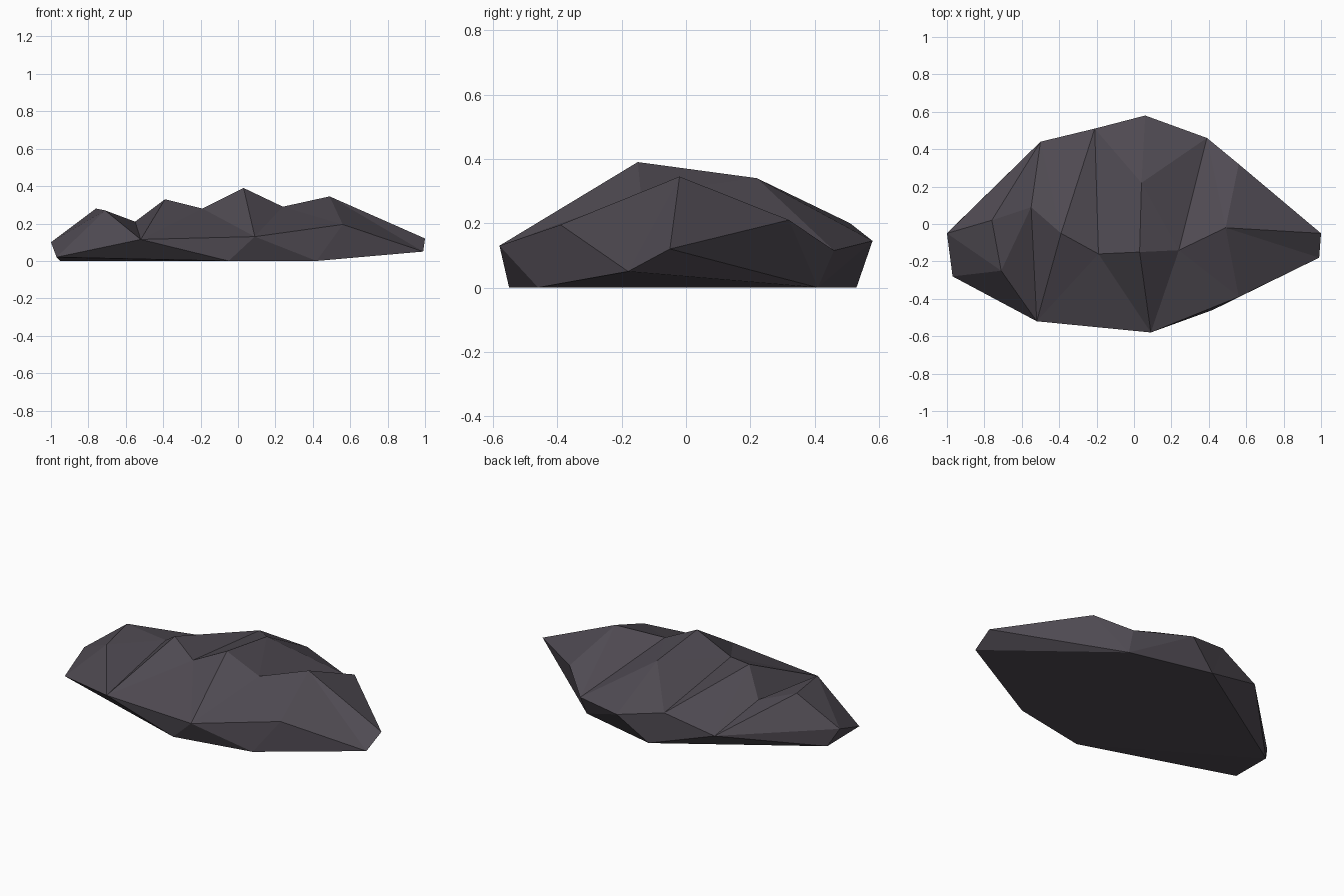
import bpy
import bmesh
from mathutils import Vector
from mathutils.geometry import delaunay_2d_cdt

cube = bpy.data.objects.get("Cube")
if cube:
    bpy.data.objects.remove(cube, do_unlink=True)

# Stone colour
stone = bpy.data.materials.new("dark_stone")
stone.use_nodes = True
colour = (0.08, 0.07, 0.086, 1)
stone.diffuse_color = colour
shader = stone.node_tree.nodes["Principled BSDF"]
shader.inputs["Base Color"].default_value = colour
shader.inputs["Roughness"].default_value = 0.9

# Corner points: widest rim (a-l), crests and valleys (m-u), foot (V-Z)
points = dict(
    a=(-1, -.05, .1), b=(-.97, -.28, .02), c=(-.52, -.52, .115),
    d=(.09, -.58, .13), e=(.56, -.39, .195), f=(.99, -.18, .05),
    g=(1, -.05, .12), h=(.56, .32, .21), i=(.39, .46, .115),
    j=(.06, .58, .145), k=(-.21, .51, .2), l=(-.5, .44, .11),
    m=(-.76, .02, .28), n=(-.71, -.25, .27), o=(-.55, .09, .21),
    p=(-.39, -.05, .33), q=(-.19, -.16, .28), r=(.03, -.15, .39),
    s=(.04, .22, .34), t=(.24, -.14, .29), u=(.49, -.02, .345),
    V=(-.95, 0, 0), W=(-.05, -.55, 0), X=(.42, -.46, 0),
    Y=(.38, .41, 0), Z=(-.12, .53, 0))

rim = "abcdefghijkl"
foot = "VWXYZ"
# Foot corner below each rim edge, in rim order
rim_to_foot = "VWWXXYYYYZZV"
# Crease lines running over the top, each a path through corners
creases = ["amnb", "anc", "lmonoc", "lopc", "lpk", "pqc", "kqd",
           "qrd", "rskqs", "jsi", "rtst", "itd", "tut", "iuh", "gufu", "eut", "te"]

names = [name for name in points if name not in foot]
index = {name: number for number, name in enumerate(names)}
edges = {tuple(sorted((index[start], index[end])))
         for path in creases for start, end in zip(path, path[1:])}

bm = bmesh.new()
verts = {name: bm.verts.new(co) for name, co in points.items()}


def add_face(corners):
    bm.faces.new([verts[name] for name in corners])


# Creased top
flat = [Vector(points[name][:2]) for name in names]
outline = [index[name] for name in rim]
result = delaunay_2d_cdt(flat, sorted(edges), [outline], 1, 1e-5)
for triangle in result[2]:
    add_face([names[result[3][corner][0]] for corner in triangle])

# Undercut sides
for number, name in enumerate(rim):
    following = rim[(number + 1) % len(rim)]
    below, before = rim_to_foot[number], rim_to_foot[number - 1]
    add_face((name, below, following))
    if below != before:
        add_face((name, before, below))

# Flat underside
add_face(foot)
bmesh.ops.recalc_face_normals(bm, faces=bm.faces)

mesh = bpy.data.meshes.new("rock")
bm.to_mesh(mesh)
bm.free()
mesh.materials.append(stone)
rock = bpy.data.objects.new("rock", mesh)
bpy.context.collection.objects.link(rock)
